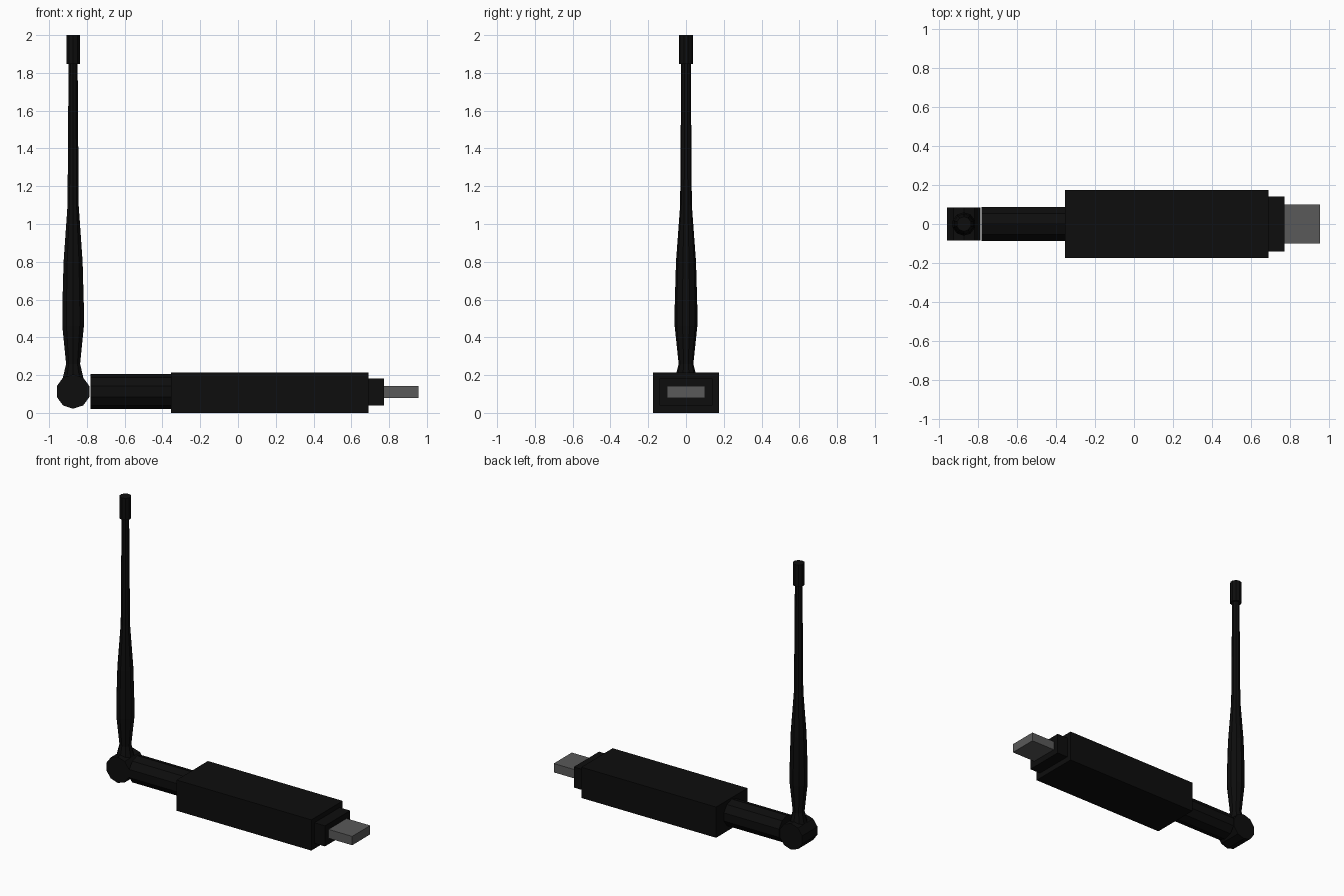
import bpy, bmesh
from math import sin, cos, tau, pi
from mathutils import Matrix

cube = bpy.data.objects.get("Cube")
if cube:
    bpy.data.objects.remove(cube, do_unlink=True)


def make_material(name, value):
    mat = bpy.data.materials.new(name)
    mat.use_nodes = True
    color = (value, value, value, 1)
    mat.diffuse_color = color
    mat.node_tree.nodes["Principled BSDF"].inputs["Base Color"].default_value = color
    return mat


black = make_material("black plastic", 0.004)
grey = make_material("grey metal", 0.1)
SIDES = 10
AXIS_Z = 0.113
HINGE_X = -0.873


def finish(name, bm, mat):
    bmesh.ops.recalc_face_normals(bm, faces=bm.faces)
    mesh = bpy.data.meshes.new(name)
    bm.to_mesh(mesh)
    bm.free()
    mesh.materials.append(mat)
    obj = bpy.data.objects.new(name, mesh)
    bpy.context.collection.objects.link(obj)
    return obj


def box(name, x, y, z, mat):
    """Box from x and z ranges and a half width in y."""
    bm = bmesh.new()
    bmesh.ops.create_cube(bm, size=1)
    bmesh.ops.scale(bm, vec=(x[1] - x[0], 2 * y, z[1] - z[0]), verts=bm.verts)
    bmesh.ops.translate(bm, vec=(sum(x) / 2, 0, sum(z) / 2), verts=bm.verts)
    return finish(name, bm, mat)


def lathe(name, profile, matrix, mat):
    """Faceted closed solid from (radius, height) pairs."""
    bm = bmesh.new()
    rings = [[bm.verts.new((r * cos(tau * i / SIDES + pi / 2),
                            r * sin(tau * i / SIDES + pi / 2), h))
              for i in range(SIDES)] for r, h in profile]
    for a, b in zip(rings, rings[1:]):
        for i in range(SIDES):
            j = (i + 1) % SIDES
            bm.faces.new((a[i], a[j], b[j], b[i]))
    bm.faces.new(rings[0])
    bm.faces.new(rings[-1])
    bm.transform(matrix)
    return finish(name, bm, mat)


# Stick body, stepped collar and metal plug
box("body", (-0.355, 0.69), 0.174, (0, 0.215), black)
box("collar", (0.68, 0.772), 0.14, (0.038, 0.182), black)
box("plug", (0.76, 0.955), 0.1, (0.08, 0.142), grey)

# Round neck between body and hinge, lying along x
lathe("neck", [(0.092, -0.782), (0.092, -0.34)],
      Matrix.Translation((0, 0, AXIS_Z)) @ Matrix.Rotation(pi / 2, 4, "Y")
      @ Matrix.Rotation(pi / 2, 4, "Z"), black)

# Hinge barrel, lying along y
lathe("hinge", [(0.091, -0.085), (0.091, 0.085)],
      Matrix.Translation((HINGE_X, 0, AXIS_Z)) @ Matrix.Rotation(pi / 2, 4, "X"), black)

# Upright antenna with a swollen lower grip, and its tip
upright = Matrix.Translation((HINGE_X, 0, 0))
lathe("antenna", [(0.058, 0.15), (0.056, 0.19), (0.039, 0.26), (0.06, 0.46),
                  (0.06, 0.56), (0.053, 0.8), (0.031, 1.1), (0.028, 1.5),
                  (0.025, 1.87)], upright, black)
lathe("antenna_tip", [(0.038, 1.847), (0.038, 2.0)], upright, black)
